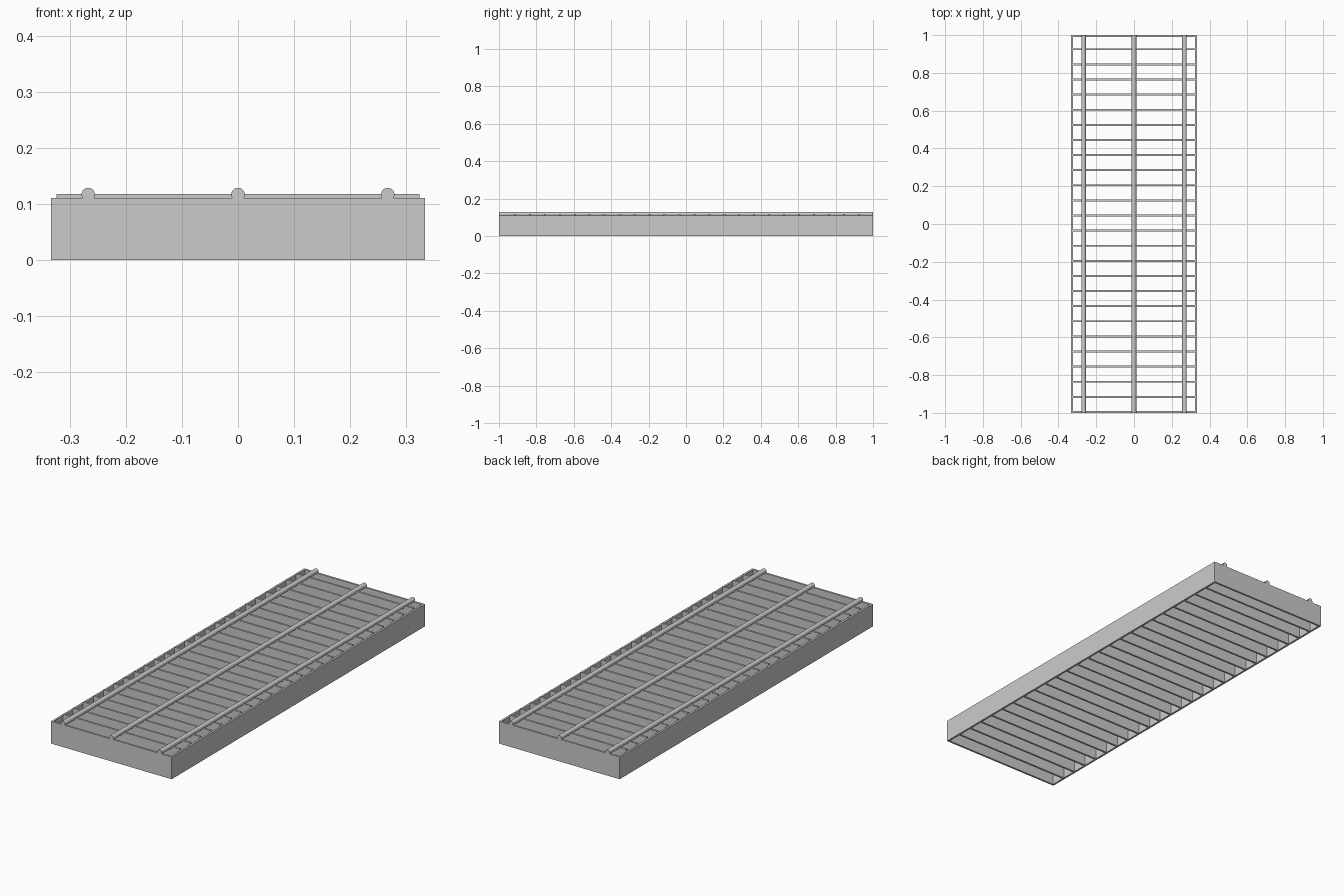
import bpy, math

if "Cube" in bpy.data.objects:
    bpy.data.objects.remove(bpy.data.objects["Cube"])

W, L, H, T = 0.3335, 1.0, 0.111, 0.01   # half width, half length, frame height, wall thickness
SLAT_TOP = 0.118


def box(name, x0, x1, y0, y1, z0, z1):
    bpy.ops.mesh.primitive_cube_add(size=1, location=((x0 + x1) / 2, (y0 + y1) / 2, (z0 + z1) / 2))
    ob = bpy.context.object
    ob.name = name
    ob.scale = (x1 - x0, y1 - y0, z1 - z0)
    bpy.ops.object.transform_apply(location=False, rotation=False, scale=True)
    return ob


# Outer frame: two side walls and two end walls
box("side_wall_left", -W, -W + T, -L, L, 0, H)
box("side_wall_right", W - T, W, -L, L, 0, H)
box("end_wall_front", -W + T, W - T, -L, -L + T, 0, H)
box("end_wall_back", -W + T, W - T, L - T, L, 0, H)

# Deep cross slats standing slightly proud of the frame
slats = box("cross_slats", -W + T, W - T, -0.92, -0.91, 0, SLAT_TOP)
arr = slats.modifiers.new("repeat", 'ARRAY')
arr.count = 24
arr.use_relative_offset = False
arr.use_constant_offset = True
arr.constant_offset_displace = (0, 0.08, 0)

# Three round rods running lengthwise
for name, x in (("rod_left", -0.267), ("rod_middle", 0), ("rod_right", 0.267)):
    bpy.ops.mesh.primitive_cylinder_add(vertices=32, radius=0.012, depth=2 * L,
                                        location=(x, 0, 0.117), rotation=(math.pi / 2, 0, 0))
    bpy.context.object.name = name
    bpy.ops.object.shade_smooth_by_angle()
